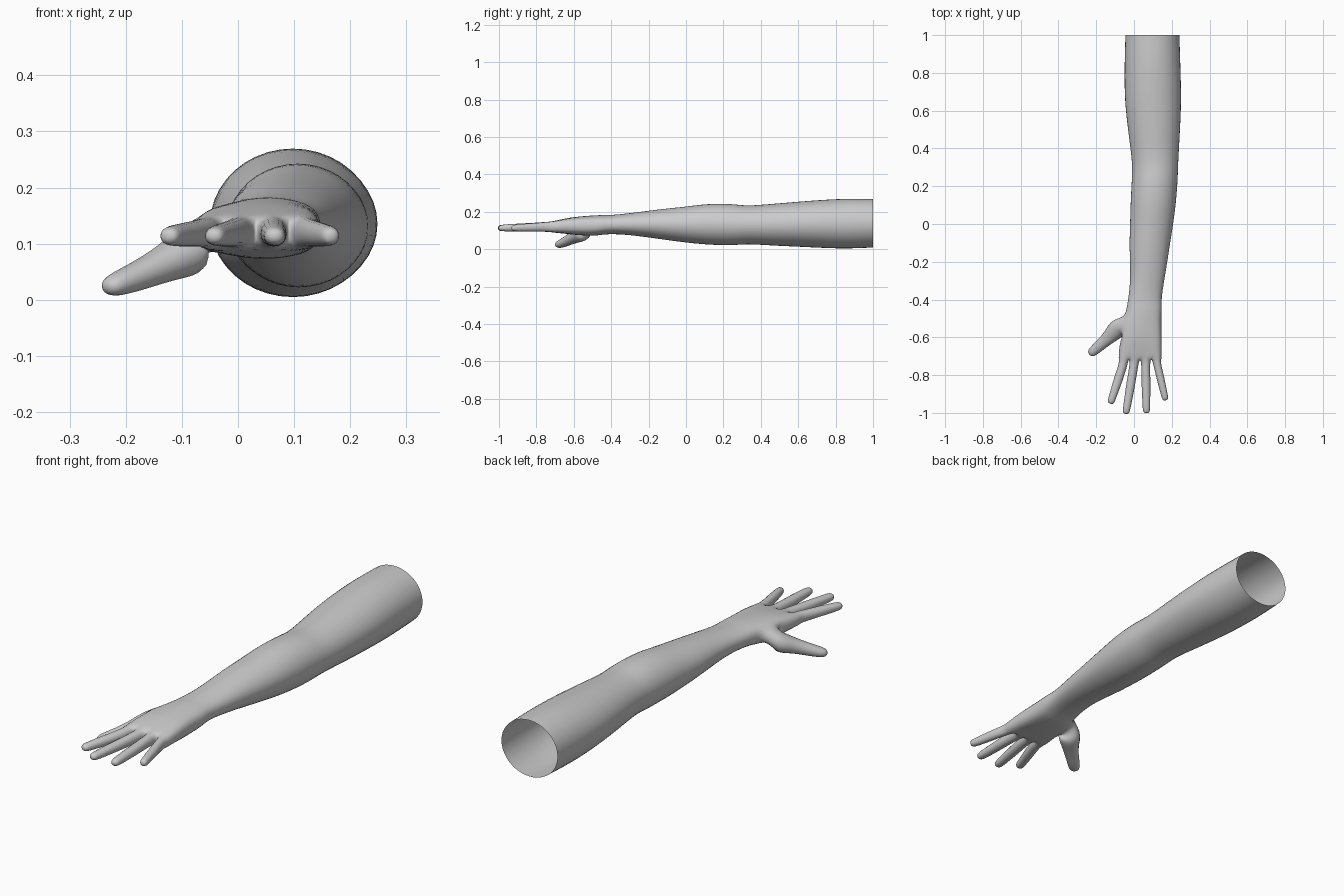
import bpy, bmesh, math
from mathutils import Vector

if "Cube" in bpy.data.objects:
    bpy.data.objects.remove(bpy.data.objects["Cube"])

bm = bmesh.new()
SIDES = 10
GROW = 1.07   # makes up for the shrinkage of the subdivision

# Cross-sections from shoulder to knuckles: y, x min, x max, z min, z max, boxiness
SECTIONS = [
    (1.00, -0.045, 0.240, 0.010, 0.268, 0),
    (0.84, -0.050, 0.245, 0.002, 0.271, 0),
    (0.65, -0.050, 0.251, 0.012, 0.258, 0),
    (0.46, -0.026, 0.241, 0.020, 0.242, 0),
    (0.32, -0.008, 0.233, 0.030, 0.230, 0),
    (0.25, -0.010, 0.232, 0.020, 0.243, 0),
    (0.11, -0.018, 0.222, 0.025, 0.243, 0),
    (0.00, -0.020, 0.207, 0.036, 0.227, 0),
    (-0.12, -0.025, 0.188, 0.052, 0.216, 0),
    (-0.28, -0.016, 0.163, 0.075, 0.195, 0.1),
    (-0.39, -0.028, 0.143, 0.082, 0.183, 0.2),
    (-0.45, -0.038, 0.147, 0.078, 0.183, 0.3),
    (-0.49, -0.046, 0.142, 0.070, 0.182, 0.4),
    (-0.60, -0.066, 0.143, 0.076, 0.174, 0.6),
    (-0.66, -0.074, 0.142, 0.084, 0.162, 0.8),
    (-0.71, -0.077, 0.141, 0.087, 0.152, 1.0),
]


def ring(y, x0, x1, z0, z1, box):
    """Ten points, five above and five below, from oval to flat box."""
    verts = []
    for k in range(SIDES):
        a = math.radians(18 + 36 * k)
        column = k if k < 5 else 9 - k
        x = math.cos(a) * (1 - box) + (1 - column / 2) * box
        z = math.sin(a) * (1 - box) + math.copysign(0.9, math.sin(a)) * box
        verts.append(bm.verts.new((
            (x0 + x1) / 2 + x * GROW * (x1 - x0) / 2, y,
            (z0 + z1) / 2 + z * GROW * (z1 - z0) / 2)))
    return verts


def grow_digit(face, path):
    """Extrude a face along path rings of (centre, half width, half height)."""
    points = [Vector(p[0]) for p in path]
    overall = points[-1] - face.calc_center_median()
    flat_side = overall.cross(Vector((0, 0, 1)))
    for i, (_, hw, hh) in enumerate(path):
        face = bmesh.ops.extrude_discrete_faces(bm, faces=[face])["faces"][0]
        centre = face.calc_center_median()
        direction = (points[min(i + 1, len(points) - 1)] - points[max(i - 1, 0)]).normalized()
        side = direction.cross(Vector((0, 0, 1))).normalized()
        up = side.cross(direction)
        ref_side = flat_side if i == 0 else side
        signs = [(math.copysign(1, (v.co - centre).dot(ref_side)),
                  math.copysign(1, v.co.z - centre.z)) for v in face.verts]
        for v, (s, t) in zip(face.verts, signs):
            v.co = points[i] + side * s * hw + up * t * hh


# Arm and palm, open at the shoulder
rings = [ring(*s) for s in SECTIONS]
thumb_face = None
for i, (a, b) in enumerate(zip(rings, rings[1:])):
    for k in range(SIDES):
        n = (k + 1) % SIDES
        f = bm.faces.new((a[k], a[n], b[n], b[k]))
        if k == 4 and SECTIONS[i][0] == -0.49:
            thumb_face = f

# Knuckle faces, one for each finger
end = rings[-1]
finger_faces = [bm.faces.new((end[j], end[j + 1], end[8 - j], end[9 - j])) for j in range(4)]

# Fingers from little to index: base, tip, base half width
FINGERS = [
    ((0.121, -0.735), (0.168, -0.935), 0.022),
    ((0.062, -0.745), (0.066, -1.004), 0.025),
    ((0.000, -0.745), (-0.044, -1.008), 0.025),
    ((-0.056, -0.740), (-0.126, -0.953), 0.025),
]
STEPS = [(0, 1.0, 1.25), (0.25, 1.0, 1.1), (0.42, 1.02, 1.05), (0.68, 0.92, 0.95),
         (0.90, 0.86, 0.85), (1.0, 0.68, 0.6)]
for face, (base, tip, w) in zip(finger_faces, FINGERS):
    path = []
    for t, sw, sh in STEPS:
        x = base[0] + (tip[0] - base[0]) * t
        y = base[1] + (tip[1] - base[1]) * t
        path.append(((x, y, 0.120 - 0.007 * t), w * sw, 0.023 * sh))
    grow_digit(face, path)

# Thumb
grow_digit(thumb_face, [
    ((-0.080, -0.545, 0.088), 0.060, 0.050),
    ((-0.122, -0.590, 0.068), 0.043, 0.037),
    ((-0.162, -0.627, 0.049), 0.033, 0.030),
    ((-0.208, -0.666, 0.030), 0.030, 0.025),
    ((-0.238, -0.694, 0.020), 0.023, 0.017),
])

bmesh.ops.recalc_face_normals(bm, faces=bm.faces[:])
mesh = bpy.data.meshes.new("arm_with_hand")
bm.to_mesh(mesh)
bm.free()
arm = bpy.data.objects.new("arm_with_hand", mesh)
bpy.context.collection.objects.link(arm)

# Smooth skin
for p in mesh.polygons:
    p.use_smooth = True
skin = arm.modifiers.new("smooth_skin", 'SUBSURF')
skin.levels = skin.render_levels = 2
